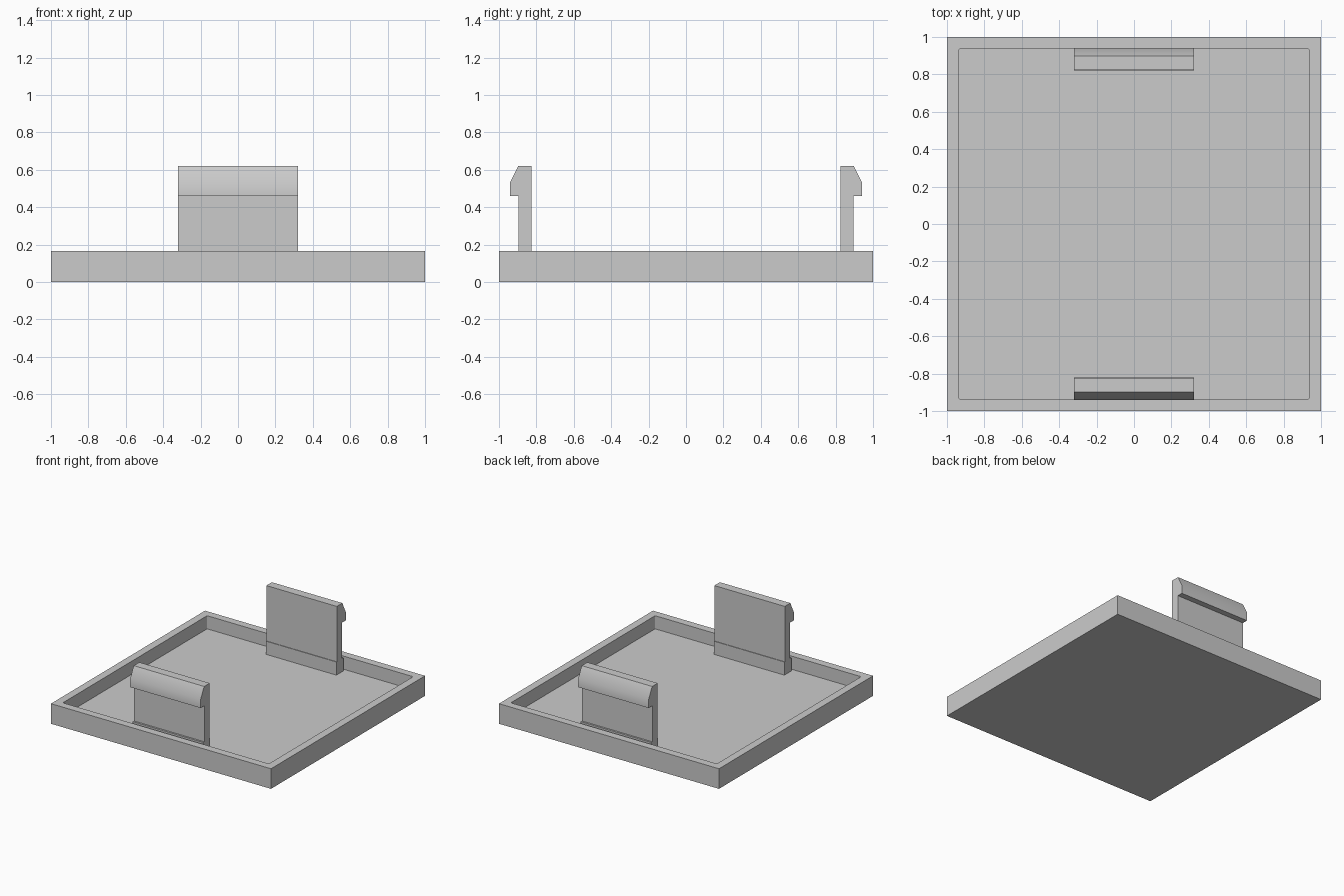
import bpy
import bmesh
import math

cube = bpy.data.objects.get("Cube")
if cube:
    bpy.data.objects.remove(cube, do_unlink=True)

RIM, FLOOR = 0.165, 0.057
HALF_CLIP = 0.32

# One plain grey for everything
grey = bpy.data.materials.new("light_grey")
grey.use_nodes = True
colour = (0.6, 0.6, 0.6, 1)
grey.diffuse_color = colour
grey.node_tree.nodes["Principled BSDF"].inputs["Base Color"].default_value = colour


def finish(name, bm):
    bmesh.ops.recalc_face_normals(bm, faces=bm.faces)
    mesh = bpy.data.meshes.new(name)
    bm.to_mesh(mesh)
    bm.free()
    mesh.materials.append(grey)
    obj = bpy.data.objects.new(name, mesh)
    bpy.context.collection.objects.link(obj)
    return obj


def extrude_profile(name, points, side):
    """Sweep a (y, z) profile across x; side mirrors it front or back."""
    bm = bmesh.new()
    face = bm.faces.new([bm.verts.new((-HALF_CLIP, y * side, z)) for y, z in points])
    swept = bmesh.ops.extrude_face_region(bm, geom=[face])["geom"]
    moved = [g for g in swept if isinstance(g, bmesh.types.BMVert)]
    bmesh.ops.translate(bm, verts=moved, vec=(2 * HALF_CLIP, 0, 0))
    return finish(name, bm)


# Tray: square slab with a shallow recess inside a raised rim
bm = bmesh.new()
bmesh.ops.create_cube(bm, size=2)
for v in bm.verts:
    v.co.z = RIM if v.co.z > 0 else 0
top = max(bm.faces, key=lambda f: f.calc_center_median().z)
bmesh.ops.inset_region(bm, faces=[top], thickness=0.09)
swept = bmesh.ops.extrude_face_region(bm, geom=[top])["geom"]
bmesh.ops.translate(bm, verts=[g for g in swept if isinstance(g, bmesh.types.BMVert)],
                    vec=(0, 0, FLOOR - RIM))
if top.is_valid:
    bm.faces.remove(top)
# Slightly rounded inner corners of the recess
corners = [e for e in bm.edges
           if abs(e.verts[0].co.z - e.verts[1].co.z) > 0.05
           and max(abs(v.co.x) for v in e.verts) < 0.95]
bmesh.ops.bevel(bm, geom=corners, offset=0.008, segments=3, profile=0.5, affect='EDGES')
finish("tray", bm)

# Snap clips with hooked tips, each on a foot block against the rim
clip_profile = [(0.825, RIM), (0.895, RIM), (0.895, 0.46), (0.942, 0.46),
                (0.942, 0.53), (0.897, 0.62), (0.825, 0.62)]
foot_profile = [(0.82, FLOOR), (0.91, FLOOR), (0.91, RIM), (0.82, RIM)]
for label, side in (("front", -1), ("back", 1)):
    extrude_profile(label + "_clip_foot", foot_profile, side)
    clip = extrude_profile(label + "_clip", clip_profile, side)
    bpy.ops.object.select_all(action='DESELECT')
    clip.select_set(True)
    bpy.context.view_layer.objects.active = clip
    bpy.ops.object.shade_smooth_by_angle(angle=math.radians(32))
